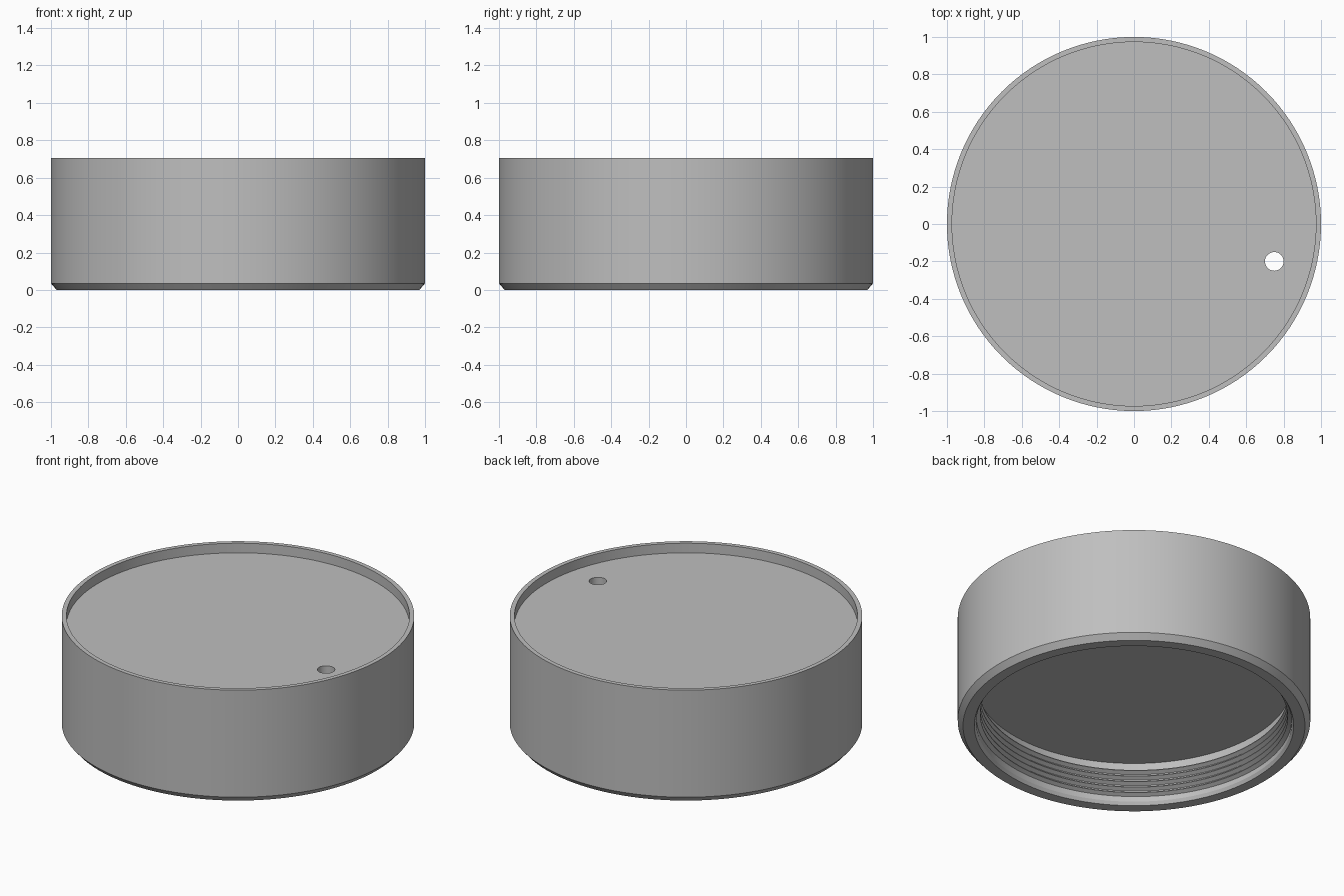
import bpy, bmesh
from math import cos, sin, pi, radians

cube = bpy.data.objects.get("Cube")
if cube:
    bpy.data.objects.remove(cube, do_unlink=True)

GREY = (0.52, 0.52, 0.52, 1)
grey = bpy.data.materials.new("plain grey")
grey.use_nodes = True
grey.diffuse_color = GREY
grey.node_tree.nodes["Principled BSDF"].inputs["Base Color"].default_value = GREY


def make_object(name, bm):
    bmesh.ops.recalc_face_normals(bm, faces=bm.faces)
    mesh = bpy.data.meshes.new(name)
    bm.to_mesh(mesh)
    bm.free()
    mesh.materials.append(grey)
    obj = bpy.data.objects.new(name, mesh)
    bpy.context.collection.objects.link(obj)
    return obj


def smooth(obj):
    bpy.ops.object.select_all(action="DESELECT")
    obj.select_set(True)
    bpy.context.view_layer.objects.active = obj
    bpy.ops.object.shade_smooth_by_angle(angle=radians(25))


def lathe(name, profile, sides=128):
    """Turn an open (radius, z) profile about z and close both flat ends."""
    bm = bmesh.new()
    rings = [[bm.verts.new((r * cos(2 * pi * i / sides), r * sin(2 * pi * i / sides), z))
              for i in range(sides)] for r, z in profile]
    for a, b in zip(rings, rings[1:]):
        for i in range(sides):
            j = (i + 1) % sides
            bm.faces.new((a[i], a[j], b[j], b[i]))
    bm.faces.new(rings[0])
    bm.faces.new(rings[-1])
    return make_object(name, bm)


def screw_thread(name, root, crest, z0, pitch, turns, steps=128):
    """Sweep a V-shaped ridge along a helix on the inside wall."""
    bm = bmesh.new()
    sections = []
    for i in range(turns * steps + 1):
        a, z = 2 * pi * i / steps, z0 + pitch * i / steps
        points = ((root, z - pitch * 0.45), (crest, z - pitch * 0.06),
                  (crest, z + pitch * 0.06), (root, z + pitch * 0.45))
        sections.append([bm.verts.new((r * cos(a), r * sin(a), h)) for r, h in points])
    for s, t in zip(sections, sections[1:]):
        for k in range(4):
            m = (k + 1) % 4
            bm.faces.new((s[k], s[m], t[m], t[k]))
    bm.faces.new(sections[0])
    bm.faces.new(sections[-1])
    return make_object(name, bm)


# Cap body: threaded cavity below, bevelled foot, shallow recess on top
body = lathe("cap_body", [
    (0.895, 0.27), (0.895, 0.02), (0.906, 0), (0.97, 0), (1, 0.035),
    (1, 0.705), (0.973, 0.705), (0.973, 0.645)])

# Small hole through the plate
drill = lathe("hole_cutter", [(0.05, 0.1), (0.05, 1)], sides=32)
drill.location = (0.75, -0.2, 0)
drill.hide_render = True
cut = body.modifiers.new("hole", "BOOLEAN")
cut.operation = "DIFFERENCE"
cut.solver = "EXACT"
cut.object = drill
bpy.context.view_layer.objects.active = body
bpy.ops.object.modifier_apply(modifier=cut.name)
bpy.data.objects.remove(drill, do_unlink=True)
smooth(body)

# Internal screw thread
thread = screw_thread("screw_thread", 0.897, 0.872, 0.045, 0.036, 5)
smooth(thread)
